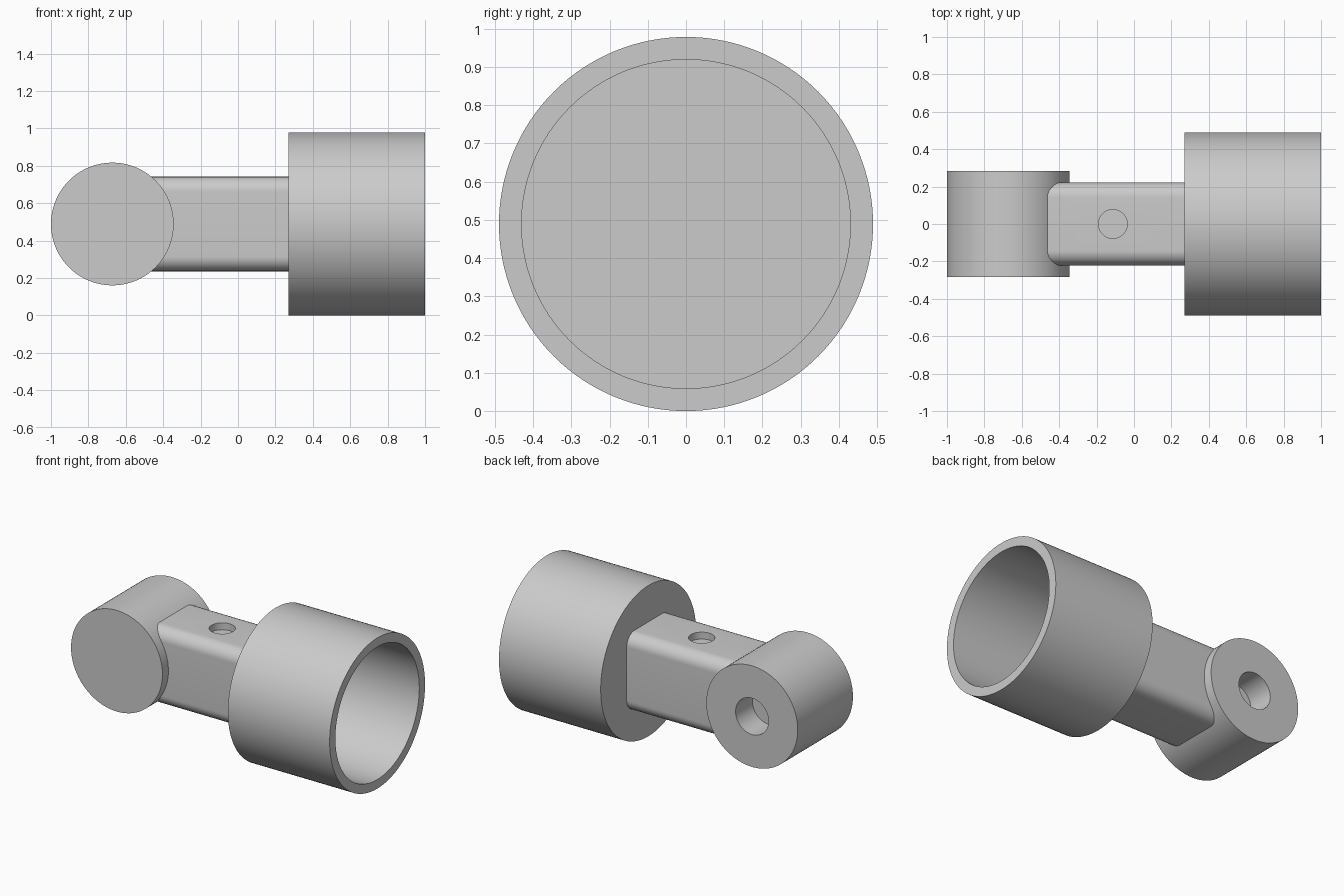
import bpy, bmesh, math
from mathutils import Matrix, Vector

cube = bpy.data.objects.get("Cube")
if cube:
    bpy.data.objects.remove(cube, do_unlink=True)

ZC = 0.489  # height of the shared axis

grey = bpy.data.materials.new("plain grey")
grey.use_nodes = True
colour = (0.6, 0.6, 0.6, 1)
grey.diffuse_color = colour
grey.node_tree.nodes["Principled BSDF"].inputs["Base Color"].default_value = colour


def add_object(name, bm):
    bmesh.ops.recalc_face_normals(bm, faces=bm.faces)
    mesh = bpy.data.meshes.new(name)
    bm.to_mesh(mesh)
    bm.free()
    mesh.materials.append(grey)
    obj = bpy.data.objects.new(name, mesh)
    bpy.context.collection.objects.link(obj)
    return obj


def smooth(obj):
    bpy.ops.object.select_all(action='DESELECT')
    obj.select_set(True)
    bpy.context.view_layer.objects.active = obj
    bpy.ops.object.shade_smooth_by_angle(angle=math.radians(30))


def lathe(name, profile, matrix, steps=128):
    """Spin (radius, height) points about local z, then place the result."""
    bm = bmesh.new()
    verts = [bm.verts.new((r, 0, h)) for r, h in profile]
    edges = [bm.edges.new(pair) for pair in zip(verts, verts[1:])]
    bmesh.ops.spin(bm, geom=verts + edges, cent=(0, 0, 0), axis=(0, 0, 1),
                   angle=math.tau, steps=steps)
    bmesh.ops.remove_doubles(bm, verts=bm.verts, dist=1e-5)
    bm.transform(matrix)
    return add_object(name, bm)


# Cup: open towards +x, with a thin floor
cup = lathe("cup", [(0, 0), (0.489, 0), (0.489, 0.73), (0.43, 0.73), (0.43, 0.06), (0, 0.06)],
            Matrix.Translation((0.27, 0, ZC)) @ Matrix.Rotation(math.pi / 2, 4, 'Y'))
smooth(cup)

# Pivot: crosswise cylinder with a blind hole in its back face
pivot = lathe("pivot", [(0, -0.283), (0.328, -0.283), (0.328, 0.283), (0.118, 0.283),
                        (0.118, 0.11), (0, 0.11)],
              Matrix.Translation((-0.672, 0, ZC)) @ Matrix.Rotation(-math.pi / 2, 4, 'X'))
smooth(pivot)

# Arm: rounded rectangle pushed along x, ends buried in the pivot and the cup floor
HALF_Y, HALF_Z, ROUND, STEPS = 0.222, 0.253, 0.08, 12
bm = bmesh.new()
section = []
for quarter, (sy, sz) in enumerate([(1, 1), (-1, 1), (-1, -1), (1, -1)]):
    for i in range(STEPS + 1):
        a = math.pi / 2 * (quarter + i / STEPS)
        section.append(bm.verts.new((-0.5, sy * (HALF_Y - ROUND) + ROUND * math.cos(a),
                                     ZC + sz * (HALF_Z - ROUND) + ROUND * math.sin(a))))
cap = bm.faces.new(section)
ext = bmesh.ops.extrude_face_region(bm, geom=[cap], use_keep_orig=True)
bmesh.ops.translate(bm, vec=Vector((0.8, 0, 0)),
                    verts=[g for g in ext["geom"] if isinstance(g, bmesh.types.BMVert)])
arm = add_object("arm", bm)

# Shallow round hole in the top of the arm
bm = bmesh.new()
bmesh.ops.create_cone(bm, cap_ends=True, segments=64, radius1=0.077, radius2=0.077, depth=0.2,
                      matrix=Matrix.Translation((-0.113, 0, ZC + HALF_Z - 0.045 + 0.1)))
cutter = add_object("hole_cutter", bm)
cutter.hide_render = True
mod = arm.modifiers.new("hole", 'BOOLEAN')
mod.operation, mod.solver, mod.object = 'DIFFERENCE', 'EXACT', cutter
bpy.ops.object.select_all(action='DESELECT')
arm.select_set(True)
bpy.context.view_layer.objects.active = arm
bpy.ops.object.modifier_apply(modifier="hole")
bpy.data.objects.remove(cutter, do_unlink=True)
smooth(arm)
